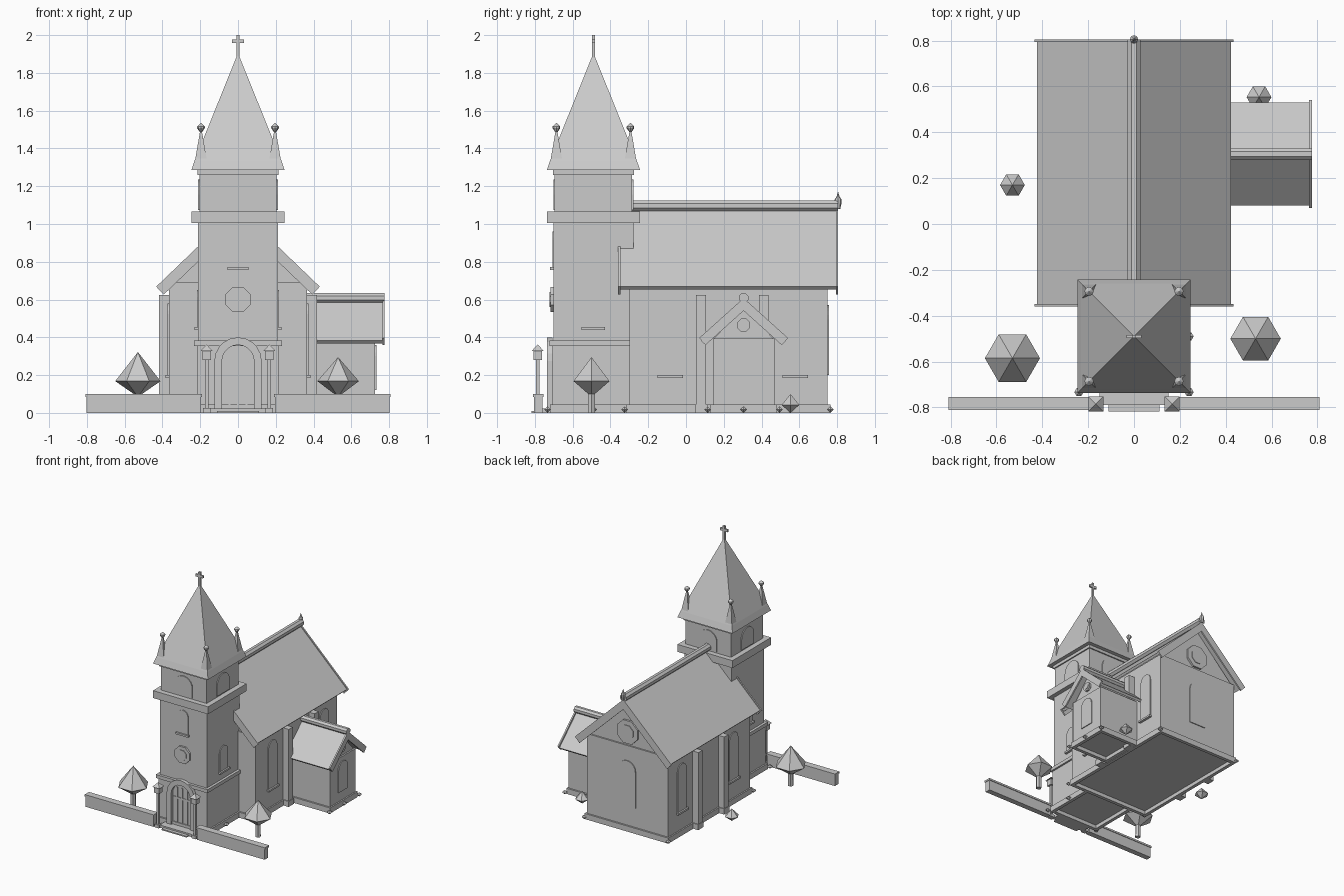
import bpy, bmesh, math
from mathutils import Matrix, Vector

if "Cube" in bpy.data.objects:
    bpy.data.objects.remove(bpy.data.objects["Cube"])

STONE = bpy.data.materials.new("stone_grey")
STONE.use_nodes = True
COLOUR = (0.6, 0.6, 0.6, 1)
STONE.diffuse_color = COLOUR
STONE.node_tree.nodes["Principled BSDF"].inputs["Base Color"].default_value = COLOUR


def finish(name, bm):
    bmesh.ops.recalc_face_normals(bm, faces=bm.faces)
    me = bpy.data.meshes.new(name)
    bm.to_mesh(me)
    bm.free()
    me.materials.append(STONE)
    ob = bpy.data.objects.new(name, me)
    bpy.context.collection.objects.link(ob)
    return ob


def box(name, x0, x1, y0, y1, z0, z1):
    bm = bmesh.new()
    size = Matrix.Diagonal((x1 - x0, y1 - y0, z1 - z0, 1))
    place = Matrix.Translation(((x0 + x1) / 2, (y0 + y1) / 2, (z0 + z1) / 2))
    bmesh.ops.create_cube(bm, size=1, matrix=place @ size)
    return finish(name, bm)


def block(name, x, y, half, z0, z1):
    return box(name, x - half, x + half, y - half, y + half, z0, z1)


def lathe(name, x, y, profile, sides, turn=0.0):
    """Stack of regular rings given as (radius, height)."""
    bm = bmesh.new()
    rings = []
    for r, z in profile:
        n = sides if r > 0 else 1
        rings.append([bm.verts.new((x + r * math.cos(turn + math.tau * i / n),
                                    y + r * math.sin(turn + math.tau * i / n), z)) for i in range(n)])
    for a, b in zip(rings, rings[1:]):
        for i in range(sides):
            quad = [a[i % len(a)], a[(i + 1) % len(a)], b[(i + 1) % len(b)], b[i % len(b)]]
            bm.faces.new(list(dict.fromkeys(quad)))
    for ring in (rings[0], rings[-1]):
        if len(ring) > 1:
            bm.faces.new(ring)
    return finish(name, bm)


def extrude(name, outline, depth, origin, angle=0.0):
    """Outline in (across, up), pushed out by depth; angle 0 faces the front."""
    bm = bmesh.new()
    place = Matrix.Translation(origin) @ Matrix.Rotation(angle, 4, "Z")
    back, front = ([bm.verts.new(place @ Vector((u, -d, v))) for u, v in outline] for d in (0, depth))
    for i in range(len(outline)):
        j = (i + 1) % len(outline)
        bm.faces.new((back[i], back[j], front[j], front[i]))
    bm.faces.new(back)
    bm.faces.new(front)
    return finish(name, bm)


def arch(half, bottom, top):
    spring = top - half
    curve = [(half * math.cos(math.pi * i / 10), spring + half * math.sin(math.pi * i / 10)) for i in range(11)]
    return [(half, bottom)] + curve + [(-half, bottom)]


def arch_band(half, bottom, top, width):
    inner = arch(half - width, bottom, top - width)
    return arch(half, bottom, top) + inner[::-1]


def octagon(r, z):
    return [(r * math.cos(math.tau * (i + .5) / 8), z + r * math.sin(math.tau * (i + .5) / 8)) for i in range(8)]


def arched_window(name, half, bottom, top, origin, angle, sill=True):
    extrude(name, arch(half, bottom, top), .007, origin, angle)
    if sill:
        w = half * 1.2
        extrude(name + "_sill", [(-w, bottom - .015), (w, bottom - .015), (w, bottom), (-w, bottom)],
                .02, origin, angle)


def round_window(name, r, z, origin, angle):
    extrude(name + "_frame", octagon(r, z), .016, origin, angle)
    extrude(name + "_pane", octagon(r * .6, z), .021, origin, angle)


def gable_roof(name, half, ridge, slope, thick, length, origin, angle):
    """Bent slab whose upper surface meets at the ridge height."""
    dx, dz = thick * math.sin(math.atan(slope)), thick * math.cos(math.atan(slope))
    low, eave = ridge - half * slope, half - dx
    pts = [(-half, low), (0, ridge), (half, low), (eave, low - dz),
           (0, low - dz + eave * slope), (-eave, low - dz)]
    extrude(name, pts, length, origin, angle)


def skirt(name, x0, x1, y0, y1):
    """Plinth boards round a rectangle, flush at the corners."""
    t = .014
    for y in (y0, y1):
        box(name, x0 - t, x1 + t, y - t, y + t, 0, .045)
    for x in (x0, x1):
        box(name, x - t, x + t, y0, y1, 0, .045)


LEFT, BACK, RIGHT = math.pi / 2, math.pi, -math.pi / 2
TY = -.49  # tower centre
FLOOR = .03

# Nave with recessed gables and a thin roof between deep verges
box("nave_walls", -.365, .365, -.3, .75, FLOOR, .69)
extrude("nave_gable", [(-.36, .68), (.36, .68), (0, 1.04)], 1.026, (0, .738, 0))
skirt("nave_plinth", -.362, .362, -.3, .75)
gable_roof("nave_roof", .422, 1.074, .96, .02, 1.15, (0, .797, 0), 0)
for label, y in (("back", .805), ("front", -.348)):
    gable_roof("nave_verge_" + label, .433, 1.084, .96, .058, .012, (0, y, 0), 0)
extrude("nave_ridge_cap", octagon(.03, 1.097), 1.09, (0, .805, 0))
lathe("nave_finial", 0, .805, [(.012, 1.08), (.018, 1.11), (.018, 1.13), (.008, 1.145), (0, 1.172)], 8)
arched_window("back_window", .075, .2, .57, (0, .75, 0), BACK, sill=False)
round_window("back_round_window", .1, .8, (0, .738, 0), BACK)
for side, angle in ((1, LEFT), (-1, RIGHT)):
    for y in (-.083, .578):
        arched_window("nave_window", .056, .2, .58, (side * .365, y, 0), angle)
    for y in (.08, .412):
        xs = sorted((side * .36, side * .417))
        box("buttress", *xs, y - .026, y + .026, 0, .625)
        block("buttress_foot", side * .388, y, .033, 0, .045)

# Side porch
AY = .305
box("porch_walls", .355, .725, AY - .163, AY + .163, FLOOR, .395)
extrude("porch_gable", [(-.16, .39), (.16, .39), (0, .565)], .358, (.355, AY, 0), LEFT)
skirt("porch_plinth", .395, .722, AY - .163, AY + .163)
gable_roof("porch_roof", .225, .592, .93, .02, .41, (.36, AY, 0), LEFT)
gable_roof("porch_verge", .235, .608, .9, .05, .012, (.764, AY, 0), LEFT)
extrude("porch_ridge_cap", octagon(.027, .609), .41, (.366, AY, 0), LEFT)
arched_window("porch_window", .06, .12, .36, (.725, AY, 0), LEFT, sill=False)
round_window("porch_round_window", .037, .465, (.713, AY, 0), LEFT)

# Tower, from the ground up
block("tower_shaft", 0, TY, .211, FLOOR, 1.01)
skirt("tower_plinth", -.215, .215, TY - .217, TY + .19)
block("tower_base", 0, TY, .217, FLOOR, .355)
block("tower_ledge", 0, TY, .232, .355, .383)
block("tower_cornice", 0, TY, .247, 1.005, 1.065)
block("belfry", 0, TY, .205, 1.06, 1.27)
block("belfry_cornice", 0, TY, .215, 1.26, 1.287)
S = math.sqrt(2)
lathe("spire", 0, TY, [(.247 * S, 1.285), (.23 * S, 1.335), (0, 1.905)], 4, math.pi / 4)
for sx in (-1, 1):
    for sy in (-1, 1):
        x, y = sx * .196, TY + sy * .196
        lathe("pinnacle", x, y, [(.053, 1.3), (.006, 1.495)], 4, math.pi / 4)
        lathe("pinnacle_knob", x, y, [(.007, 1.488), (.02, 1.507), (.02, 1.517), (0, 1.535)], 8)
box("cross_upright", -.009, .009, TY - .007, TY + .007, 1.88, 2.0)
box("cross_arm", -.033, .033, TY - .007, TY + .007, 1.957, 1.977)
for k in range(4):
    angle = k * math.pi / 2
    wall = Matrix.Rotation(angle, 4, "Z") @ Vector((0, -.205, 0)) + Vector((0, TY, 0))
    arched_window("belfry_window", .08, 1.075, 1.235, wall, angle, sill=False)
for side, angle in ((1, LEFT), (-1, RIGHT)):
    arched_window("tower_side_window", .052, .455, .65, (side * .211, TY, 0), angle)
FRONT = (0, TY - .211, 0)
arched_window("tower_front_window", .046, .772, .96, FRONT, 0)
round_window("tower_round_window", .072, .6, FRONT, 0)

# Entrance with double door and steps
DOOR = (0, TY - .217, 0)
extrude("door_surround", arch_band(.125, .02, .4, .04), .028, DOOR)
extrude("door_leaves", arch(.087, .02, .362), .006, DOOR)
for x in (-.045, 0, .045):
    box("door_rail", x - .006, x + .006, -.717, -.705, .03, .33)
box("door_crossbar", -.083, .083, -.717, -.705, .235, .25)
box("upper_step", -.15, .15, -.79, -.7, 0, .022)
box("lower_step", -.112, .112, -.818, -.7, 0, .01)

# Boundary walls, lamp posts and trees
for side in (-1, 1):
    box("boundary_wall", *sorted((side * .195, side * .803)), -.805, -.76, 0, .088)
    box("boundary_coping", *sorted((side * .19, side * .808)), -.81, -.755, .085, .1)
    x, y = side * .166, -.785
    block("lamp_foot", x, y, .02, 0, .025)
    block("lamp_post", x, y, .01, 0, .29)
    block("lantern", x, y, .022, .28, .335)
    lathe("lantern_roof", x, y, [(.032 * S, .328), (0, .362)], 4, math.pi / 4)


def bush(name, x, y, r, bottom, middle, top):
    lathe(name, x, y, [(0, bottom), (r, middle), (0, top)], 6)


for x, y, r, top in ((-.53, -.585, .12, .322), (.53, -.5, .11, .295)):
    bush("tree_crown", x, y, r, .085, .168, top)
    lathe("tree_trunk", x, y, [(.022, 0), (.02, .13)], 6)
for x, y in ((.545, .553), (-.53, .17)):
    bush("bush", x, y, .054, 0, .042, .1)

# Small stones along the foot of the walls
spots = [(sx * .378, y) for sx in (-1, 1) for y in (-.325, .765)]
spots += [(sx * .24, -.733) for sx in (-1, 1)] + [(.24, TY)]
spots += [(.74, AY + d) for d in (-.19, 0, .19)]
for x, y in spots:
    bush("foot_stone", x, y, .02, 0, .018, .034)
